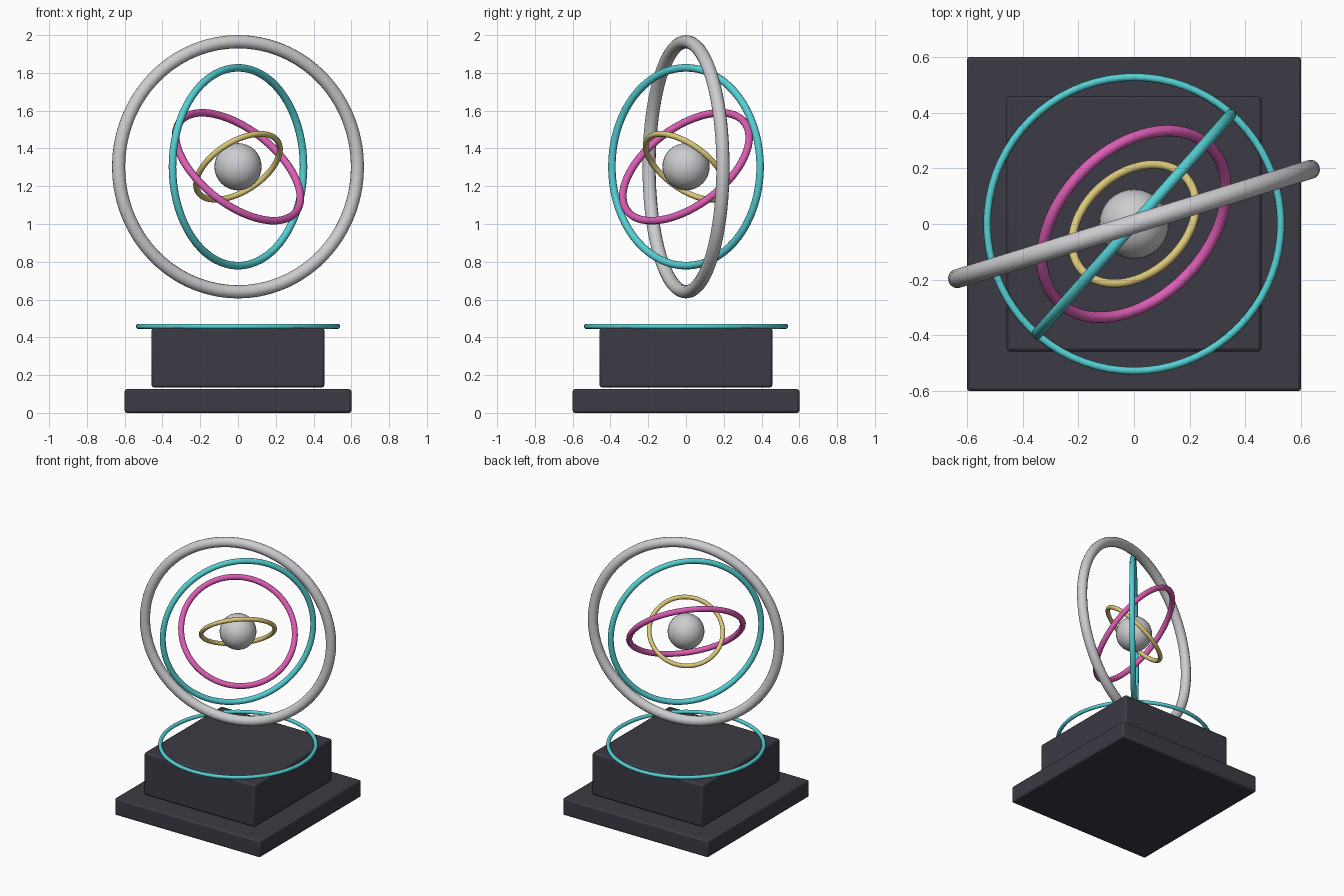
import bpy
from mathutils import Vector, Matrix
from math import cos, sin

if "Cube" in bpy.data.objects:
    bpy.data.objects.remove(bpy.data.objects["Cube"], do_unlink=True)


def material(name, rgb):
    mat = bpy.data.materials.new(name)
    mat.use_nodes = True
    color = (*rgb, 1.0)
    mat.diffuse_color = color
    mat.node_tree.nodes["Principled BSDF"].inputs["Base Color"].default_value = color
    return mat


charcoal = material("charcoal", (0.045, 0.043, 0.058))
silver = material("silver", (0.61, 0.61, 0.63))
teal = material("teal", (0.09, 0.63, 0.66))
pink = material("pink", (0.72, 0.11, 0.46))
gold = material("gold", (0.72, 0.58, 0.19))

CENTER = Vector((0, 0, 1.303))


def finish(name, mat):
    obj = bpy.context.object
    obj.name = name
    obj.data.materials.append(mat)
    return obj


def slab(name, width, bottom, top):
    """Square block with softly rounded edges."""
    bpy.ops.mesh.primitive_cube_add(size=1, location=(0, 0, (bottom + top) / 2))
    obj = finish(name, charcoal)
    obj.data.transform(Matrix.Diagonal((width, width, top - bottom, 1)))
    bevel = obj.modifiers.new("rounded_edges", "BEVEL")
    bevel.width = 0.012
    bevel.segments = 2
    bpy.ops.object.shade_smooth_by_angle()


def ring(name, mat, radius, thickness, axis, center=CENTER):
    """Round hoop whose plane faces along the given axis."""
    turn = Vector(axis).to_track_quat("Z", "Y").to_euler()
    bpy.ops.mesh.primitive_torus_add(
        location=center, rotation=turn, major_radius=radius,
        minor_radius=thickness, major_segments=72, minor_segments=14)
    finish(name, mat)
    bpy.ops.object.shade_smooth()


# Stepped pedestal
slab("base_plate", 1.2, 0.0, 0.126)
slab("pedestal_block", 0.914, 0.135, 0.45)

# Glowing hoop round the top of the pedestal
ring("pedestal_ring", teal, 0.527, 0.0135, (0, 0, 1), (0, 0, 0.458))

# Nested floating hoops: two upright, two tilted
ring("outer_ring", silver, 0.662, 0.035, (sin(0.3), -cos(0.3), 0))
ring("second_ring", teal, 0.524, 0.02, (sin(0.847), -cos(0.847), 0))
ring("third_ring", pink, 0.389, 0.02, (0.53, -0.51, 0.68))
ring("inner_ring", gold, 0.25, 0.0155, (-0.46, 0.52, 0.715))

# Core sphere
bpy.ops.mesh.primitive_uv_sphere_add(segments=32, ring_count=16, radius=0.125, location=CENTER)
finish("core_sphere", silver)
bpy.ops.object.shade_smooth()
